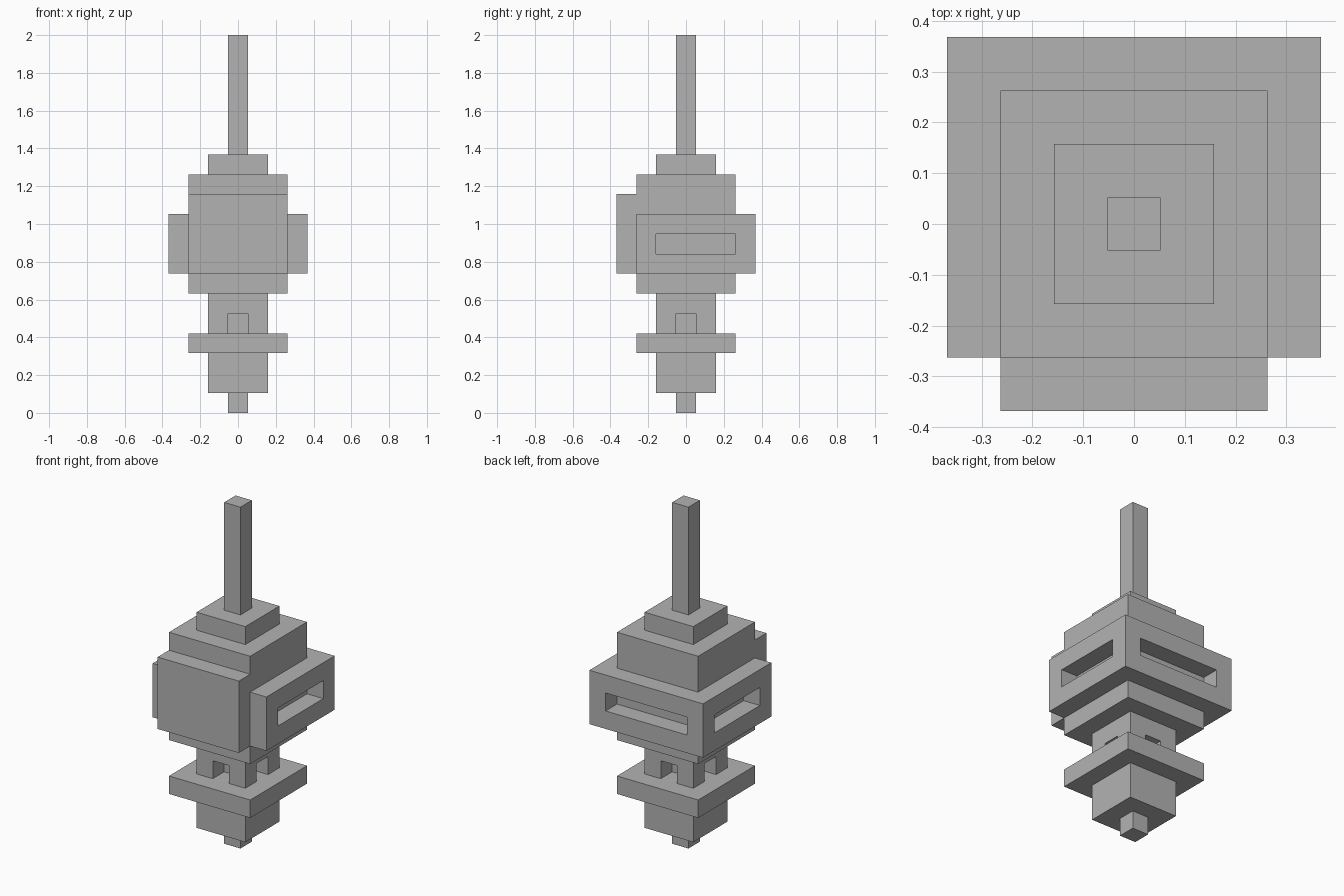
import bpy
import bmesh
from mathutils import Vector

U = 2 / 19  # one building block

if "Cube" in bpy.data.objects:
    bpy.data.objects.remove(bpy.data.objects["Cube"], do_unlink=True)

grey = bpy.data.materials.new("plain_grey")
grey.use_nodes = True
grey.diffuse_color = (0.45, 0.45, 0.45, 1)
grey.node_tree.nodes["Principled BSDF"].inputs["Base Color"].default_value = grey.diffuse_color


def box(name, low, high):
    """Box between two corners given in blocks."""
    low, high = Vector(low), Vector(high)
    bm = bmesh.new()
    bmesh.ops.create_cube(bm, size=1)
    for v in bm.verts:
        v.co = Vector([(c + 0.5) * (h - l) + l for c, l, h in zip(v.co, low, high)]) * U
    mesh = bpy.data.meshes.new(name)
    bm.to_mesh(mesh)
    bm.free()
    mesh.materials.append(grey)
    obj = bpy.data.objects.new(name, mesh)
    bpy.context.collection.objects.link(obj)
    return obj


def tier(name, width, bottom, top):
    """Square tier centred on the axis."""
    r = width / 2
    return box(name, (-r, -r, bottom), (r, r, top))


def cut(obj, low, high):
    """Carve a box-shaped opening and discard the cutter."""
    cutter = box("cutter", low, high)
    cutter.hide_render = True
    mod = obj.modifiers.new("opening", "BOOLEAN")
    mod.operation = "DIFFERENCE"
    mod.solver = "EXACT"
    mod.object = cutter
    bpy.context.view_layer.objects.active = obj
    bpy.ops.object.modifier_apply(modifier=mod.name)
    bpy.data.objects.remove(cutter, do_unlink=True)


# Central stack, from the foot up to the rod
for name, width, bottom, top in [
    ("foot_tip", 1, 0, 1),
    ("lower_block", 3, 1, 3),
    ("collar_plate", 5, 3, 4),
    ("main_body", 5, 6, 12),
    ("cap", 3, 12, 13),
    ("top_rod", 1, 13, 19),
]:
    tier(name, width, bottom, top)

# Neck with a notch in each side, leaving corner posts and a core
neck = tier("neck", 3, 4, 6)
for s in (-1, 1):
    near, far = sorted((s * 0.5, s * 2))
    cut(neck, (near, -0.5, 3.5), (far, 0.5, 5))
    cut(neck, (-0.5, near, 3.5), (0.5, far, 5))

# Band around the sides and back, with a slot in each of its three faces
band = box("side_band", (-3.5, -2.5, 7), (3.5, 3.5, 10))
for s in (-1, 1):
    near, far = sorted((s * 2.4, s * 4))
    cut(band, (near, -1.5, 8), (far, 2.5, 9))
cut(band, (-2.5, 2.4, 8), (2.5, 4, 9))

# Raised plate on the front
box("front_panel", (-2.5, -3.5, 7), (2.5, -2.5, 11))
